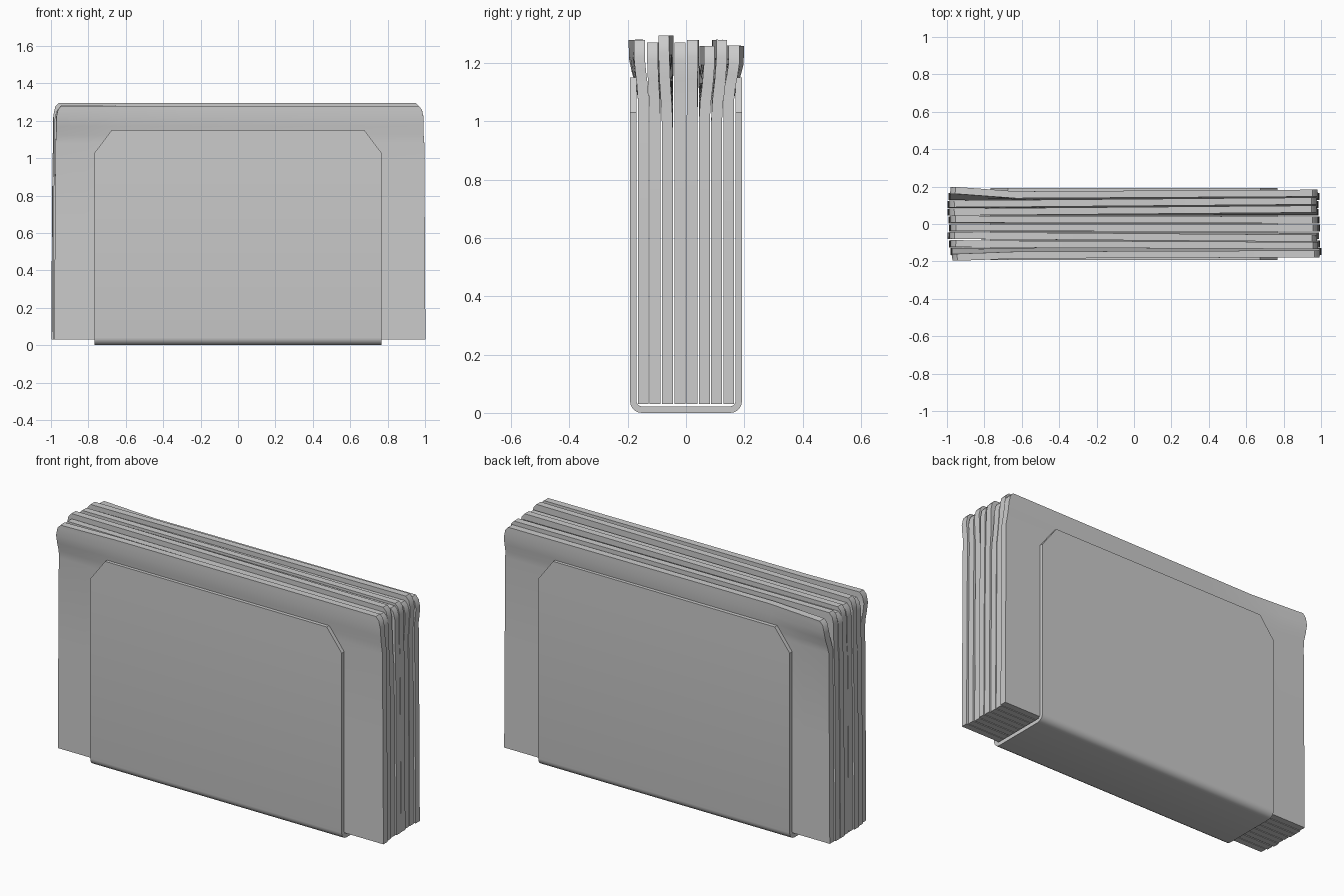
import bpy
import math

if "Cube" in bpy.data.objects:
    bpy.data.objects.remove(bpy.data.objects["Cube"])

def lerp(a, b, t):
    return a + (b - a) * t

def sheet_object(name, rows, thickness, angle):
    """Skin rows of points into a surface and thicken it evenly to both sides."""
    n = len(rows[0])
    verts = [p for row in rows for p in row]
    faces = [(r * n + c, r * n + c + 1, (r + 1) * n + c + 1, (r + 1) * n + c)
             for r in range(len(rows) - 1) for c in range(n - 1)]
    mesh = bpy.data.meshes.new(name)
    mesh.from_pydata(verts, [], faces)
    mesh.update()
    ob = bpy.data.objects.new(name, mesh)
    bpy.context.collection.objects.link(ob)
    mod = ob.modifiers.new("thickness", "SOLIDIFY")
    mod.thickness = thickness
    mod.offset = 0
    mod.use_even_offset = True
    bpy.context.view_layer.objects.active = ob
    ob.select_set(True)
    bpy.ops.object.modifier_apply(modifier=mod.name)
    bpy.ops.object.shade_smooth_by_angle(angle=math.radians(angle))
    ob.select_set(False)
    return ob

# holder: bent plate, U-shaped in side view, with clipped upper corners
T, HY, TOP, W, R = 0.022, 0.181, 1.15, 0.766, 0.03
half = [(HY, TOP, 0.675), (HY, 1.03, W)]
for i in range(6):
    a = math.radians(90 * i / 5)
    half.append((HY - R + R * math.cos(a), T / 2 + R - R * math.sin(a), W))
path = half + [(-y, z, w) for y, z, w in reversed(half)]
sheet_object("holder", [[(-w, y, z), (w, y, z)] for y, z, w in path], T, 35)

# napkins: base y, top z, top y at left / near left / right, x shift, bend start z
napkins = [
    (-0.147, 1.28, -0.178, -0.166, -0.160, 0.010, 1.08),
    (-0.106, 1.27, -0.105, -0.108, -0.115, 0.002, 1.00),
    (-0.063, 1.295, -0.062, -0.064, -0.076, -0.004, 0.95),
    (-0.021, 1.27, -0.020, -0.020, -0.021, 0.002, 1.00),
    (0.021, 1.28, 0.026, 0.025, 0.022, 0.000, 1.00),
    (0.063, 1.258, 0.064, 0.067, 0.080, -0.006, 1.00),
    (0.105, 1.28, 0.108, 0.110, 0.123, -0.006, 1.00),
    (0.147, 1.26, 0.180, 0.156, 0.165, 0.000, 1.08),
]
U = [0, 0.08, 0.17, 0.34, 0.5, 0.67, 0.84, 1]
for k, (y0, top, yl, ym, yr, dx, bend) in enumerate(napkins):
    levels = [(0.03, 0.992), (0.6, 0.989), (bend, 0.986)]
    levels += [(lerp(bend, top - 0.06, t), 0.982) for t in (0.33, 0.67, 1)]
    levels += [(top - 0.02, 0.973), (top, 0.955)]
    rows = []
    for z, w in levels:
        t = min(max((z - bend) / (top - 0.05 - bend), 0), 1)
        t = t * t * (3 - 2 * t)
        row = []
        for u in U:
            target = lerp(yl, ym, u / 0.17) if u < 0.17 else lerp(ym, yr, (u - 0.17) / 0.83)
            row.append((lerp(-w, w, u) + dx, lerp(y0, target, t), z))
        rows.append(row)
    sheet_object(f"napkin_{k + 1}", rows, 0.037, 30)
